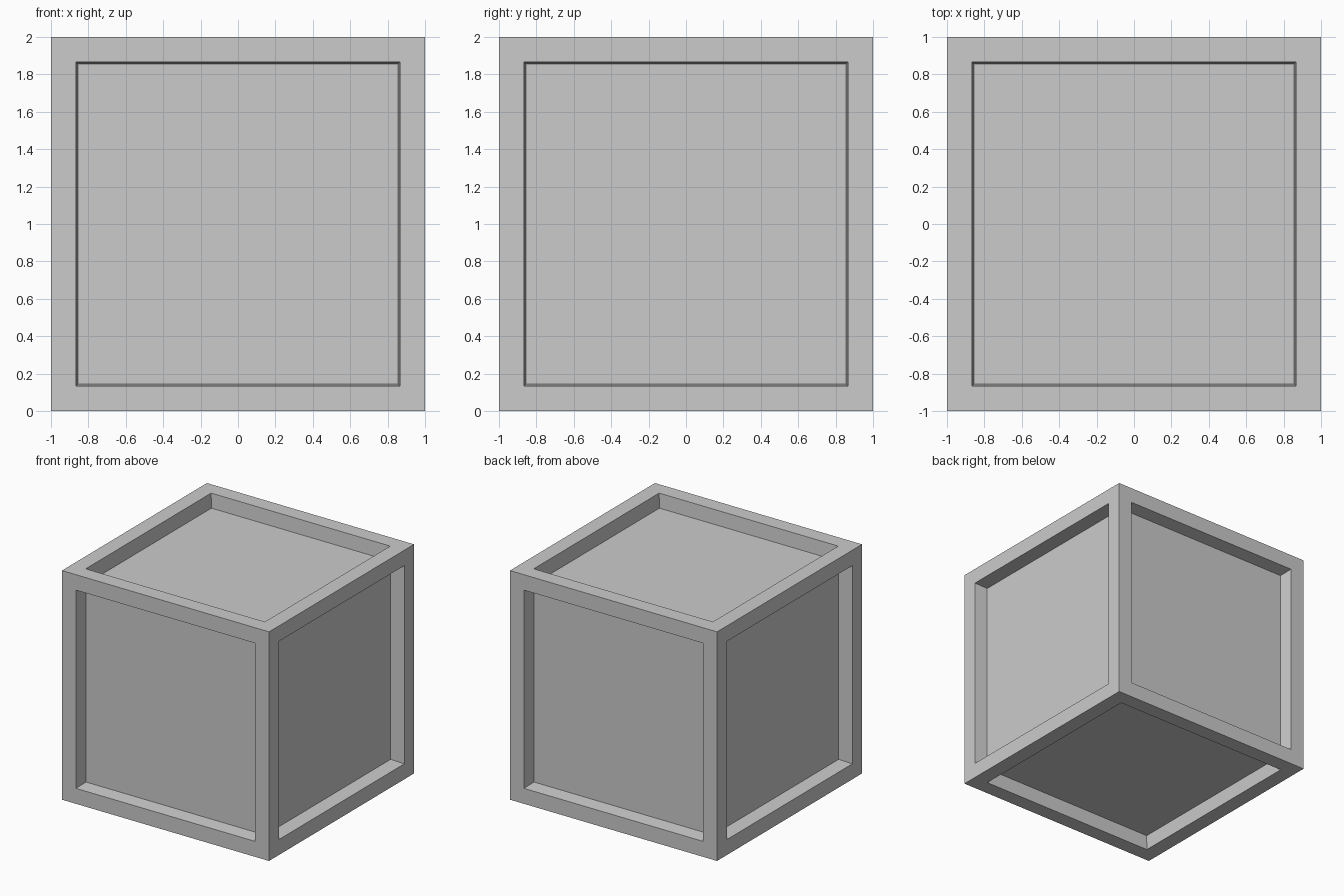
import bpy, bmesh
from mathutils import Vector

if "Cube" in bpy.data.objects:
    bpy.data.objects.remove(bpy.data.objects["Cube"])

FRAME, TAPER, DEPTH = 0.135, 0.01, 0.125

# Cube standing on the ground
bm = bmesh.new()
bmesh.ops.create_cube(bm, size=2.0)

# Recess a slightly tapered panel into each of the six sides
for face in list(bm.faces):
    normal = face.normal.copy()
    bmesh.ops.inset_individual(bm, faces=[face], thickness=FRAME, use_even_offset=True)
    bmesh.ops.inset_individual(bm, faces=[face], thickness=TAPER, use_even_offset=True)
    bmesh.ops.translate(bm, verts=face.verts, vec=-normal * DEPTH)

bmesh.ops.translate(bm, verts=bm.verts, vec=Vector((0, 0, 1)))
mesh = bpy.data.meshes.new("panelled_crate")
bm.to_mesh(mesh)
bm.free()
crate = bpy.data.objects.new("panelled_crate", mesh)
bpy.context.collection.objects.link(crate)
